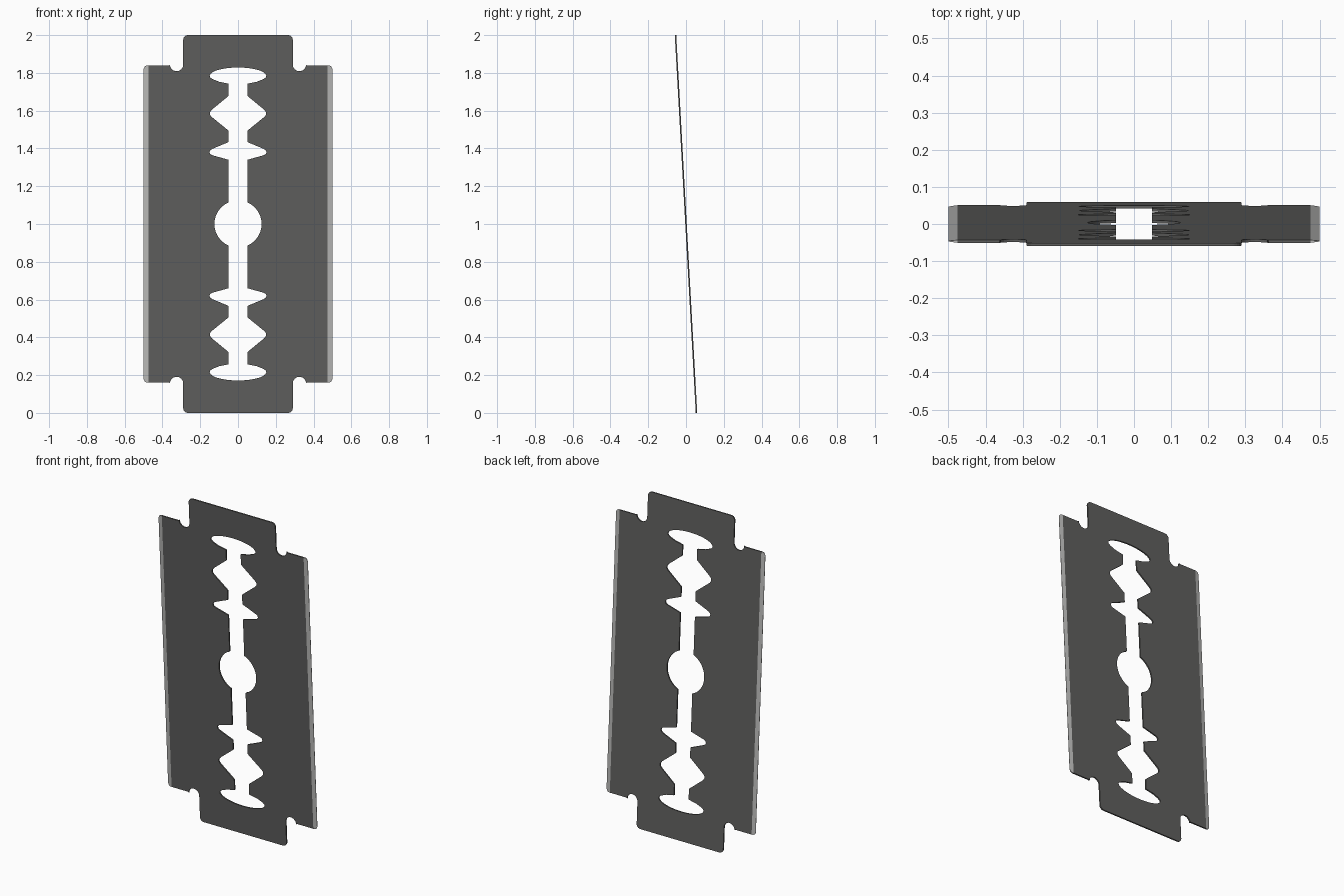
import bpy, bmesh, math

if "Cube" in bpy.data.objects:
    bpy.data.objects.remove(bpy.data.objects["Cube"])

THICK = 0.008
EDGE_X = 0.475      # where the ground edge begins
TILT = 0.0555


def arc(cx, cz, rx, rz, a0, a1, n):
    """Points along an elliptical arc, angles in degrees."""
    pts = []
    for i in range(n + 1):
        a = math.radians(a0 + (a1 - a0) * i / n)
        pts.append((cx + rx * math.cos(a), cz + rz * math.sin(a)))
    return pts


def material(name, value):
    m = bpy.data.materials.new(name)
    m.diffuse_color = (*value, 1)
    m.use_nodes = True
    m.node_tree.nodes["Principled BSDF"].inputs["Base Color"].default_value = m.diffuse_color
    return m


# Upper right quarter of the central cut-out, from the middle hole upward
R = 0.125
slot = 0.049
hole = arc(0, 0, R, R, 0, math.degrees(math.acos(slot / R)), 10)
hole += [(slot, 0.34), (0.135, 0.364), (0.147, 0.37), (0.151, 0.38),
         (0.147, 0.391), (0.135, 0.399), (slot, 0.435)]          # small barb
hole += [(slot, 0.494), (0.14, 0.568), (0.149, 0.58), (0.149, 0.592),
         (0.14, 0.605), (slot, 0.68)]                            # diamond
hole += [(slot, 0.744), (0.10, 0.754), (0.135, 0.768), (0.148, 0.778)]
hole += arc(0, 0.785, 0.15, 0.045, 0, 90, 12)                    # end oval
hole[-1] = (0, 0.83)

# Outer outline: end tab, round notch and shoulder
outline = [(0, 1.0014)] + arc(0.265, 0.9764, 0.025, 0.025, 90, 0, 6)
outline += arc(0.325, 0.845, 0.035, 0.035, 180, 360, 12)
outline += [(0.362, 0.84), (EDGE_X, 0.84), (EDGE_X, 0)]
edge = [(EDGE_X, 0), (EDGE_X, 0.84), (0.485, 0.84), (0.495, 0.834),
        (0.5, 0.822), (0.5, 0)]

# Quarter plate with its ground edge, extruded to thickness
bm = bmesh.new()
for index, pts in enumerate((hole + outline, edge)):
    face = bm.faces.new([bm.verts.new((x, -THICK / 2, z)) for x, z in pts])
    face.material_index = index
bmesh.ops.remove_doubles(bm, verts=bm.verts, dist=1e-5)
ext = bmesh.ops.extrude_face_region(bm, geom=bm.faces[:], use_keep_orig=True)
for v in ext["geom"]:
    if isinstance(v, bmesh.types.BMVert):
        v.co.y += THICK

# Remove walls lying on the mirror planes, colour and taper the edge
inner = [f for f in bm.faces if all(abs(v.co.x) < 1e-5 for v in f.verts)
         or all(abs(v.co.z) < 1e-5 for v in f.verts)]
bmesh.ops.delete(bm, geom=inner, context='FACES')
for f in bm.faces:
    f.material_index = int(all(v.co.x > EDGE_X - 1e-4 for v in f.verts))
for v in bm.verts:
    if v.co.x > EDGE_X:
        v.co.y *= 1 - 0.8 * (v.co.x - EDGE_X) / (0.5 - EDGE_X)
bmesh.ops.recalc_face_normals(bm, faces=bm.faces)
# Make sure the front points forward
front = max((f for f in bm.faces if f.calc_center_median().y < -0.003),
            key=lambda f: f.calc_area())
if front.normal.y > 0:
    bmesh.ops.reverse_faces(bm, faces=bm.faces)
bmesh.ops.triangulate(bm, faces=[f for f in bm.faces if len(f.verts) > 4])

mesh = bpy.data.meshes.new("razor_blade")
bm.to_mesh(mesh)
bm.free()
mesh.materials.append(material("dark steel", (0.115, 0.115, 0.112)))
mesh.materials.append(material("bright ground edge", (0.5, 0.5, 0.49)))

# Mirror the quarter into the whole blade and lean it
blade = bpy.data.objects.new("razor_blade", mesh)
bpy.context.collection.objects.link(blade)
mirror = blade.modifiers.new("mirror", 'MIRROR')
mirror.use_axis = (True, False, True)
mirror.merge_threshold = 0.0001
blade.location.z = 1
blade.rotation_euler.x = TILT
